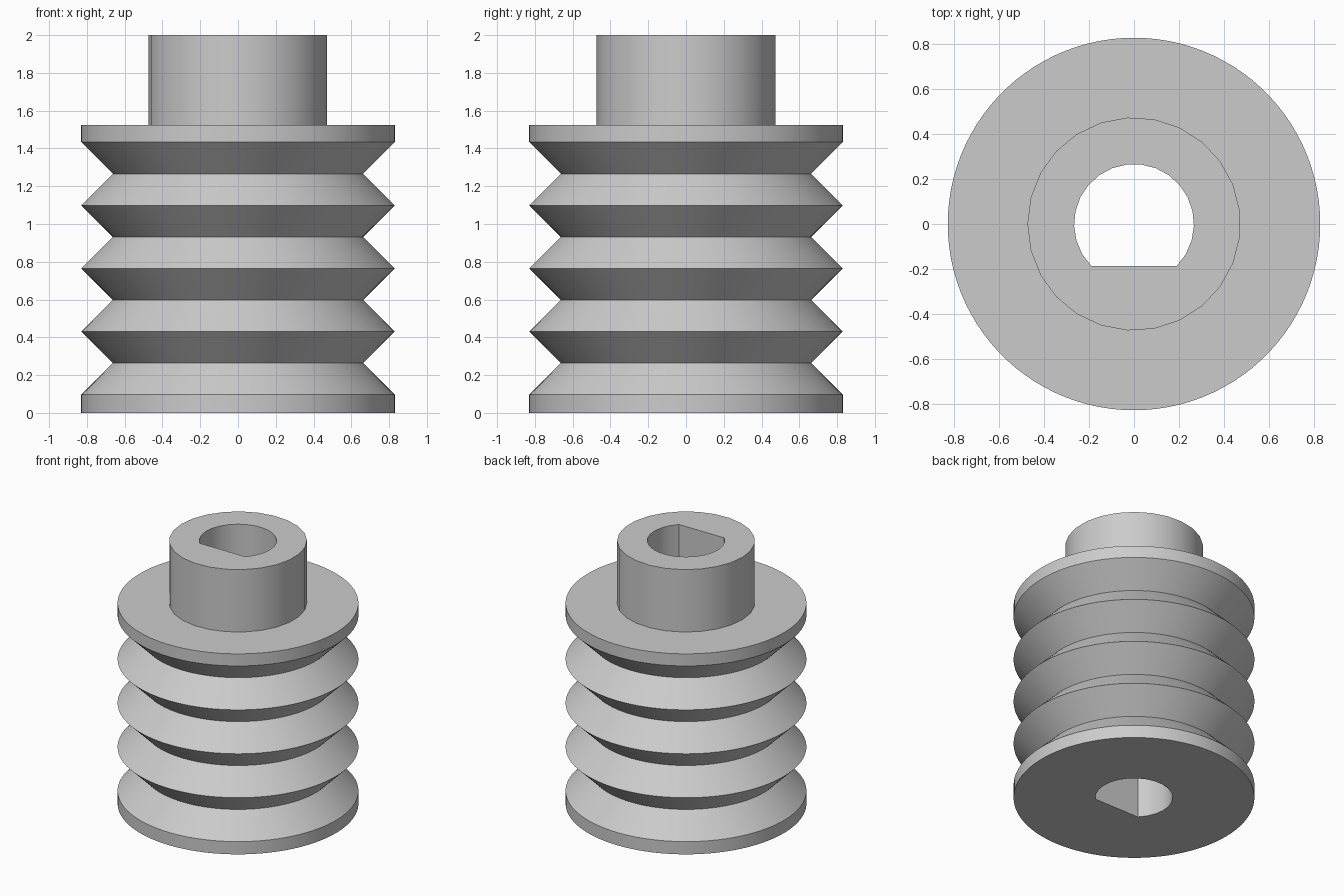
import bpy, bmesh
from math import sin, cos, pi, radians

cube = bpy.data.objects.get("Cube")
if cube:
    bpy.data.objects.remove(cube, do_unlink=True)

grey = bpy.data.materials.new("plain grey")
grey.use_nodes = True
colour = (0.6, 0.6, 0.6, 1)
grey.diffuse_color = colour
grey.node_tree.nodes["Principled BSDF"].inputs["Base Color"].default_value = colour


def loft(name, rings):
    """Closed solid skinned through rings of equal point count."""
    bm = bmesh.new()
    loops = [[bm.verts.new(p) for p in ring] for ring in rings]
    n = len(loops[0])
    for low, high in zip(loops, loops[1:]):
        for i in range(n):
            j = (i + 1) % n
            bm.faces.new((low[i], low[j], high[j], high[i]))
    bm.faces.new(loops[0][::-1])
    bm.faces.new(loops[-1])
    mesh = bpy.data.meshes.new(name)
    bm.to_mesh(mesh)
    bm.free()
    mesh.materials.append(grey)
    obj = bpy.data.objects.new(name, mesh)
    bpy.context.collection.objects.link(obj)
    return obj


def circle(r, z, sides):
    return [(r * cos(pi + 2 * pi * i / sides), r * sin(pi + 2 * pi * i / sides), z)
            for i in range(sides)]


# Grooved roller with a flange at each end
crest, root = 0.83, 0.663
lip, pitch, grooves = 0.097, 0.334, 4
profile = [(crest, 0), (crest, lip)]
for g in range(grooves):
    z = lip + g * pitch
    profile += [(root, z + pitch / 2), (crest, z + pitch)]
shoulder = 1.525
profile.append((crest, shoulder))
body = loft("grooved_roller", [circle(r, z, 100) for r, z in profile])

# Hub on top, sunk slightly into the roller
hub = loft("hub", [circle(0.475, z, 25) for z in (shoulder - 0.1, 2)])

# D-shaped shaft bore with its flat towards the front
start, steps = radians(-44.4), 19
sweep = pi - 2 * start
arc = [start + sweep * i / steps for i in range(steps + 1)]
bore = loft("shaft_bore", [[(0.267 * cos(a), 0.267 * sin(a), z) for a in arc]
                           for z in (-0.1, 2.1)])

# Join the hub, cut the bore
bpy.ops.object.select_all(action='DESELECT')
bpy.context.view_layer.objects.active = body
body.select_set(True)
for tool, operation in ((hub, 'UNION'), (bore, 'DIFFERENCE')):
    mod = body.modifiers.new(tool.name, 'BOOLEAN')
    mod.operation = operation
    mod.solver = 'EXACT'
    mod.object = tool
    bpy.ops.object.modifier_apply(modifier=mod.name)
    bpy.data.objects.remove(tool, do_unlink=True)
bpy.ops.object.shade_smooth_by_angle(angle=radians(30))
